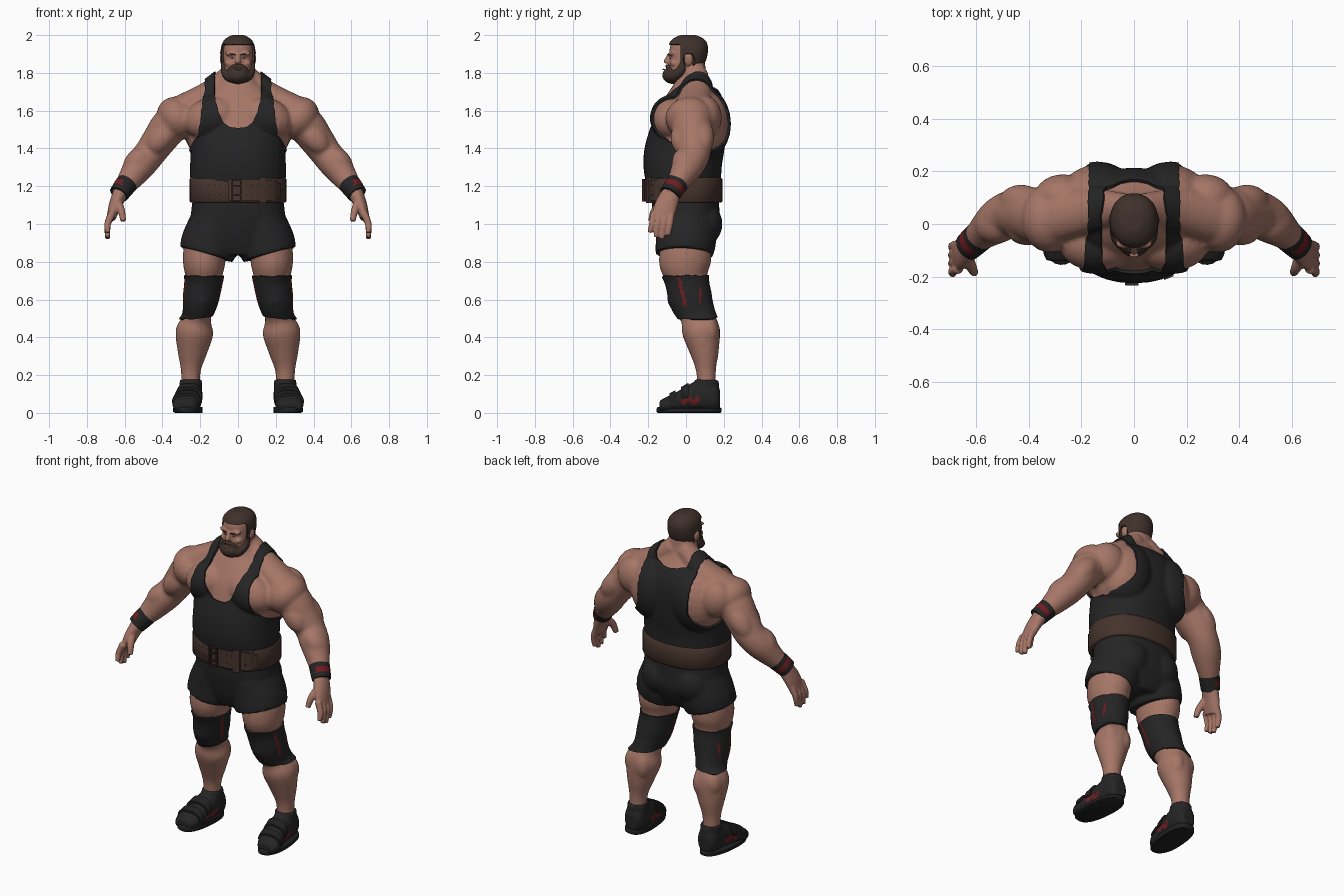
import bpy, bmesh, math
from mathutils import Vector, Matrix, Euler

if "Cube" in bpy.data.objects:
    bpy.data.objects.remove(bpy.data.objects["Cube"])


def material(name, r, g, b):
    m = bpy.data.materials.new(name)
    m.use_nodes = True
    m.diffuse_color = (r, g, b, 1)
    m.node_tree.nodes["Principled BSDF"].inputs["Base Color"].default_value = (r, g, b, 1)
    return m


SKIN = material("skin", .38, .182, .135)
BLACK = material("black cloth", .018, .018, .019)
RUBBER = material("dark rubber", .014, .014, .014)
HAIR = material("brown hair", .05, .031, .025)
LEATHER = material("brown leather", .062, .034, .026)
DARK = material("dark leather", .03, .017, .014)
RED = material("red trim", .16, .012, .014)
WHITE = material("eye white", .45, .42, .4)


def curve_through(pts, steps):
    """Catmull-Rom interpolation of equally long tuples."""
    out = []
    for i in range(len(pts) - 1):
        a, b, c, d = pts[max(i - 1, 0)], pts[i], pts[i + 1], pts[min(i + 2, len(pts) - 1)]
        for s in range(steps):
            t = s / steps
            out.append([q + .5 * t * (r - p + t * (2 * p - 5 * q + 4 * r - w + t * (3 * (q - r) + w - p)))
                        for p, q, r, w in zip(a, b, c, d)])
    return out + [list(pts[-1])]


def loft(bm, pts, axis=None, p=2.0, n=32, steps=4):
    """Closed tube through (x, y, z, half width, half depth) sections."""
    secs = curve_through(pts, steps)
    rows = []
    for i, s in enumerate(secs):
        if axis:
            u, v = Vector((1, 0, 0)), Vector((0, 1, 0) if axis == "z" else (0, 0, 1))
        else:
            t = (Vector(secs[min(i + 1, len(secs) - 1)][:3]) - Vector(secs[max(i - 1, 0)][:3])).normalized()
            u = Vector((0, 1, 0)).cross(t).normalized()
            v = t.cross(u)
        row = []
        for k in range(n):
            c, d = math.cos(math.tau * k / n), math.sin(math.tau * k / n)
            c, d = (math.copysign(abs(w) ** (2 / p), w) for w in (c, d))
            row.append(bm.verts.new(Vector(s[:3]) + u * c * s[3] + v * d * s[4]))
        rows.append(row)
    for a, b in zip(rows, rows[1:]):
        for k in range(n):
            bm.faces.new((a[k], a[(k + 1) % n], b[(k + 1) % n], b[k]))
    bm.faces.new(rows[0][::-1])
    bm.faces.new(rows[-1])


def ball(bm, center, radii, rot=(0, 0, 0)):
    m = Matrix.LocRotScale(Vector(center), Euler([math.radians(a) for a in rot]), Vector(radii))
    bmesh.ops.create_uvsphere(bm, u_segments=20, v_segments=12, radius=1, matrix=m)


def finish(name, bm, mats, voxel=0, smooth=0, mirror=False, solid=0):
    """Turn bm into an object and apply the requested modifiers."""
    if not solid:
        bmesh.ops.recalc_face_normals(bm, faces=bm.faces)
    mesh = bpy.data.meshes.new(name)
    bm.to_mesh(mesh)
    bm.free()
    for m in mats:
        mesh.materials.append(m)
    ob = bpy.data.objects.new(name, mesh)
    bpy.context.collection.objects.link(ob)
    if mirror:
        ob.modifiers.new("mirror", "MIRROR").use_mirror_merge = False
    if voxel:
        r = ob.modifiers.new("blend", "REMESH")
        r.mode, r.voxel_size = "VOXEL", voxel
    if smooth:
        s = ob.modifiers.new("soften", "SMOOTH")
        s.factor, s.iterations = .5, smooth
    if solid:
        s = ob.modifiers.new("thickness", "SOLIDIFY")
        s.thickness, s.offset = solid, 1
    baked = bpy.data.meshes.new_from_object(ob.evaluated_get(bpy.context.evaluated_depsgraph_get()))
    ob.modifiers.clear()
    ob.data = baked
    baked.shade_smooth()
    baked.set_sharp_from_angle(angle=math.radians(50))
    return ob


def garment(name, source, rule, thick, mats):
    """Thick shell over the faces of source that pass the rule."""
    bm = bmesh.new()
    bm.from_mesh(source.data)
    bmesh.ops.delete(bm, geom=[f for f in bm.faces if not rule(f.calc_center_median())], context="FACES")
    for _ in range(5):
        new = {}
        for v in bm.verts:
            ends = [e.other_vert(v).co for e in v.link_edges if e.is_boundary]
            if len(ends) == 2:
                new[v] = (v.co * 2 + ends[0] + ends[1]) / 4
        for v, co in new.items():
            v.co = co
    return finish(name, bm, mats, solid=thick)


def paint(ob, rule):
    for f in ob.data.polygons:
        f.material_index = int(rule(f.center, f.normal))


# Body: torso, neck, arms and legs blended into one skin
bm = bmesh.new()
loft(bm, [(0, 0, .95, .21, .15), (0, -.005, 1.1, .232, .172), (0, -.012, 1.2, .24, .185),
          (0, -.018, 1.3, .242, .195), (0, -.008, 1.4, .24, .2), (0, .01, 1.5, .25, .19),
          (0, .025, 1.6, .24, .175), (0, .035, 1.68, .2, .14), (0, .035, 1.74, .12, .1),
          (0, .03, 1.79, .085, .08), (0, .025, 1.86, .08, .075)], axis="z", p=2.2)
ball(bm, (.14, -.075, 1.56), (.15, .105, .11), (0, 15, 0))            # chest
ball(bm, (.14, .085, 1.53), (.15, .142, .19), (0, -8, 0))             # upper back
ball(bm, (.2, .05, 1.48), (.08, .13, .13), (0, 10, 0))                # side back
ball(bm, (.27, .1, 1.565), (.11, .09, .115), (0, 30, 0))              # rear shoulder
loft(bm, [(.03, .06, 1.8, .055, .055), (.15, .055, 1.70, .06, .08), (.3, .03, 1.605, .078, .1)])
ball(bm, (.32, .02, 1.56), (.102, .13, .12), (0, 40, 0))              # shoulder
loft(bm, [(.25, .02, 1.59, .09, .11), (.35, .03, 1.53, .1, .11), (.42, .04, 1.44, .09, .098),
          (.47, .04, 1.37, .083, .088), (.52, .01, 1.31, .082, .085), (.57, -.03, 1.24, .066, .065),
          (.615, -.07, 1.18, .047, .05), (.63, -.085, 1.15, .04, .05)])
ball(bm, (.405, -.02, 1.455), (.065, .062, .1), (0, -40, 0))          # front arm muscle
ball(bm, (.43, .085, 1.46), (.065, .065, .11), (0, -38, 0))           # back arm muscle
ball(bm, (.535, .0, 1.33), (.062, .075, .09), (0, -40, 0))            # forearm muscle
loft(bm, [(.15, 0, .95, .12, .14), (.175, -.003, .85, .115, .138), (.18, -.005, .78, .11, .135),
          (.182, .005, .7, .093, .108), (.198, .025, .6, .086, .106), (.215, .06, .51, .072, .09),
          (.23, .08, .43, .1, .1), (.242, .098, .32, .078, .076), (.25, .106, .22, .052, .052),
          (.25, .11, .1, .05, .05)])
ball(bm, (.2, .125, .42), (.052, .058, .085))                         # inner calf
ball(bm, (.27, .115, .43), (.055, .058, .08))                         # outer calf
ball(bm, (.195, -.045, .61), (.05, .045, .06))                        # kneecap
body = finish("body", bm, [SKIN], voxel=.0105, smooth=3, mirror=True)

# Hands
bm = bmesh.new()
loft(bm, [(.617, -.072, 1.175, .042, .048), (.65, -.105, 1.1, .034, .06), (.672, -.125, 1.03, .024, .058)])
for i, tip in enumerate((.955, .93, .92, .94)):
    y = -.172 + i * .032
    loft(bm, [(.666, y, 1.06, .02, .017), (.69, y - .008, 1.0, .018, .016), (.69, y - .02, tip, .013, .013)], n=14)
loft(bm, [(.64, -.12, 1.12, .026, .026), (.618, -.165, 1.07, .02, .022), (.607, -.185, 1.015, .015, .016)], n=14)
finish("hands", bm, [SKIN], voxel=.006, smooth=2, mirror=True)

# Head with nose, brow, cheeks and ears
bm = bmesh.new()
loft(bm, [(0, -.03, 1.75, .045, .045), (0, -.018, 1.80, .07, .076), (0, .004, 1.87, .079, .092),
          (0, .01, 1.93, .08, .096), (0, .012, 1.968, .064, .08), (0, .01, 1.989, .03, .04)], axis="z", p=2.2)
loft(bm, [(0, -.085, 1.9, .011, .012), (0, -.1, 1.865, .015, .018), (0, -.098, 1.85, .018, .014)], axis="z")
ball(bm, (.034, -.076, 1.9), (.036, .018, .012), (0, -8, 0))
ball(bm, (.045, -.06, 1.85), (.026, .026, .018))
ball(bm, (.085, .015, 1.868), (.011, .022, .032), (0, 8, 0))
head = finish("head", bm, [SKIN], voxel=.006, smooth=2, mirror=True)


def hair_rule(c):
    ear = abs(c.x) > .08 and -.008 < c.y < .042 and c.z < 1.9
    return not ear and (c.z > 1.948 or (c.y > -.026 and c.z > 1.9)
                        or (-.026 < c.y < 0 and c.z > 1.84) or (c.y > .03 and c.z > 1.832))


garment("hair", head, hair_rule, .011, [HAIR])

# Beard and moustache
bm = bmesh.new()
ball(bm, (0, -.068, 1.787), (.062, .058, .046))
loft(bm, [(.077, -.014, 1.86, .012, .014), (.073, -.03, 1.81, .018, .026), (.046, -.066, 1.783, .03, .03),
          (0, -.08, 1.78, .035, .035)])
loft(bm, [(0, -.1, 1.838, .009, .01), (.03, -.094, 1.832, .01, .012), (.05, -.076, 1.805, .012, .014)])
finish("beard", bm, [HAIR], voxel=.006, smooth=2, mirror=True)

# Eyes, pupils, eyebrows and lip
for name, mat, c, r in (("eyes", WHITE, (.031, -.083, 1.879), (.009, .004, .003)),
                        ("pupils", DARK, (.03, -.086, 1.879), (.003, .002, .003)),
                        ("eyebrows", HAIR, (.034, -.089, 1.9), (.026, .007, .004)),
                        ("lip", SKIN, (0, -.118, 1.818), (.018, .008, .004))):
    bm = bmesh.new()
    ball(bm, c, r, (0, -12 if name == "eyebrows" else 0, 20 if c[0] else 0))
    finish(name, bm, [mat], mirror=c[0] > 0)


# Singlet: scooped neck and deep armholes
def singlet_rule(c):
    x, z = abs(c.x), c.z
    if z < 1.12:
        return False
    low, half = (1.505, .125) if c.y < .04 else (1.705, .115)
    neck = (x / half) ** 2.5 + (max(1.76 - z, 0) / (1.76 - low)) ** 2.5 < 1
    flare = max(min((1.5 - z) / .13, 1), 0)
    edge = .168 + .1 * flare ** 1.8 if c.y > .04 else .168 + .035 * min((1.75 - z) / .25, 1) + .065 * flare ** 1.5
    return x < edge and not neck


garment("singlet", body, singlet_rule, .012, [BLACK])

# Shorts
bm = bmesh.new()
loft(bm, [(0, -.005, 1.15, .238, .178), (0, .0, 1.05, .25, .178), (0, .008, .97, .258, .172),
          (0, .005, .9, .235, .15), (0, 0, .835, .12, .12)], axis="z", p=2.3)
loft(bm, [(.115, 0, 1.02, .135, .16), (.145, 0, .92, .15, .16), (.158, -.006, .87, .15, .156),
          (.167, -.008, .838, .145, .153)])
ball(bm, (.105, .085, 1.0), (.115, .108, .12))
finish("shorts", bm, [BLACK], voxel=.0105, smooth=1, mirror=True)

# Belt with overlapping end, keeper, buckle and punched holes
BX, BY, BC, BP = .256, .202, -.01, 2.3
bm = bmesh.new()
loft(bm, [(0, BC, z, BX - d, BY - d) for z, d in ((1.113, .006), (1.12, 0), (1.238, 0), (1.245, .006))],
     axis="z", p=BP, n=64, steps=1)
finish("belt", bm, [LEATHER])


def belt_patch(bm, x0, x1, z0, z1, off, n=8):
    cols = []
    for i in range(n + 1):
        x = x0 + (x1 - x0) * i / n
        y = BC - BY * (1 - (abs(x) / BX) ** BP) ** (1 / BP)
        cols.append([bm.verts.new((x, yy, z)) for yy, z in
                     ((y + .01, z0), (y - off, z0), (y - off, z1), (y + .01, z1))])
    for a, b in zip(cols, cols[1:]):
        for k in range(4):
            bm.faces.new((a[k], a[(k + 1) % 4], b[(k + 1) % 4], b[k]))
    bm.faces.new(cols[0])
    bm.faces.new(cols[-1][::-1])


bm = bmesh.new()
belt_patch(bm, -.05, .21, 1.125, 1.233, .008, 14)
belt_patch(bm, .21, .225, 1.14, 1.218, .008, 2)
belt_patch(bm, .115, .15, 1.11, 1.248, .015, 4)
finish("belt_end_and_keeper", bm, [LEATHER])
bm = bmesh.new()
for x in (-.035, .01):
    belt_patch(bm, x, x + .008, 1.12, 1.238, .02, 1)
for z in (1.12, 1.15, 1.198, 1.23):
    belt_patch(bm, -.035, .018, z, z + .008, .022, 2)
for x in (-.16, -.13, -.1, -.07, .04, .07, .1, .17):
    for z in (1.152, 1.2):
        belt_patch(bm, x, x + .008, z, z + .008, .0095 if x > -.05 else .002, 1)
finish("buckle_and_holes", bm, [DARK])

# Knee sleeves with red seams on both sides
sleeves = garment("knee_sleeves", body, lambda c: .505 - .15 * (abs(c.x) - .21) < c.z < .725, .01, [BLACK, RED])
paint(sleeves, lambda c, n: abs(n.x) > .4 and (
    (abs(c.y + .035 - .25 * (.7 - c.z)) < .009 and .56 < c.z < .715)
    or (n.x * c.x > 0 and abs(c.y - .075) < .005 and .57 < c.z < .67)))

# Wristbands with a red panel
bm = bmesh.new()
loft(bm, [(.587, -.045, 1.217, .058, .06), (.61, -.066, 1.187, .056, .058), (.632, -.086, 1.157, .052, .056)], steps=6)
bands = finish("wristbands", bm, [BLACK, RED], mirror=True)
paint(bands, lambda c, n: n.x * c.x > 0 and abs(
    Vector((abs(c.x) - .61, c.y + .066, c.z - 1.187)).dot((.53, -.48, -.7))) < .017)

# Shoes: upper, sole and two straps
SHOE = [(.25, .18, .075, .035, .045), (.25, .155, .085, .058, .078), (.252, .09, .09, .064, .085),
        (.256, .03, .08, .064, .078), (.266, -.04, .058, .07, .058), (.277, -.1, .043, .07, .043),
        (.283, -.14, .035, .05, .03)]
bm = bmesh.new()
loft(bm, SHOE, axis="y", p=2.3)
loft(bm, [(.251, .1, .08, .062, .075), (.25, .108, .14, .06, .068), (.25, .11, .175, .058, .062)])
shoes = finish("shoes", bm, [BLACK, RED], voxel=.0075, smooth=2, mirror=True)
paint(shoes, lambda c, n: abs(n.x) > .5 and -.03 < c.y < .07
      and abs(c.z - .066 - .01 * math.sin(c.y * 110)) < .014)
bm = bmesh.new()
loft(bm, [(.266 - d, .016, z, .076 - d, .172 - d) for z, d in ((0, .006), (.006, 0), (.024, 0), (.03, .006))],
     axis="z", p=2.4, steps=1)
bmesh.ops.rotate(bm, verts=bm.verts, cent=(.266, .016, 0), matrix=Matrix.Rotation(math.radians(5), 3, "Z"))
finish("soles", bm, [RUBBER], mirror=True)
bm = bmesh.new()
for a, b in ((3, 4), (4, 5)):
    mid = [[p + (q - p) * t for p, q in zip(SHOE[a], SHOE[b])] for t in (.25, .8)]
    loft(bm, [(x, y, z + .008, rx + .006, rz + .004) for x, y, z, rx, rz in mid], axis="y", p=2.5, steps=2)
for v in bm.verts:
    v.co.z = max(v.co.z, .08 + .3 * min(v.co.y, 0))
finish("shoe_straps", bm, [RUBBER], mirror=True)
